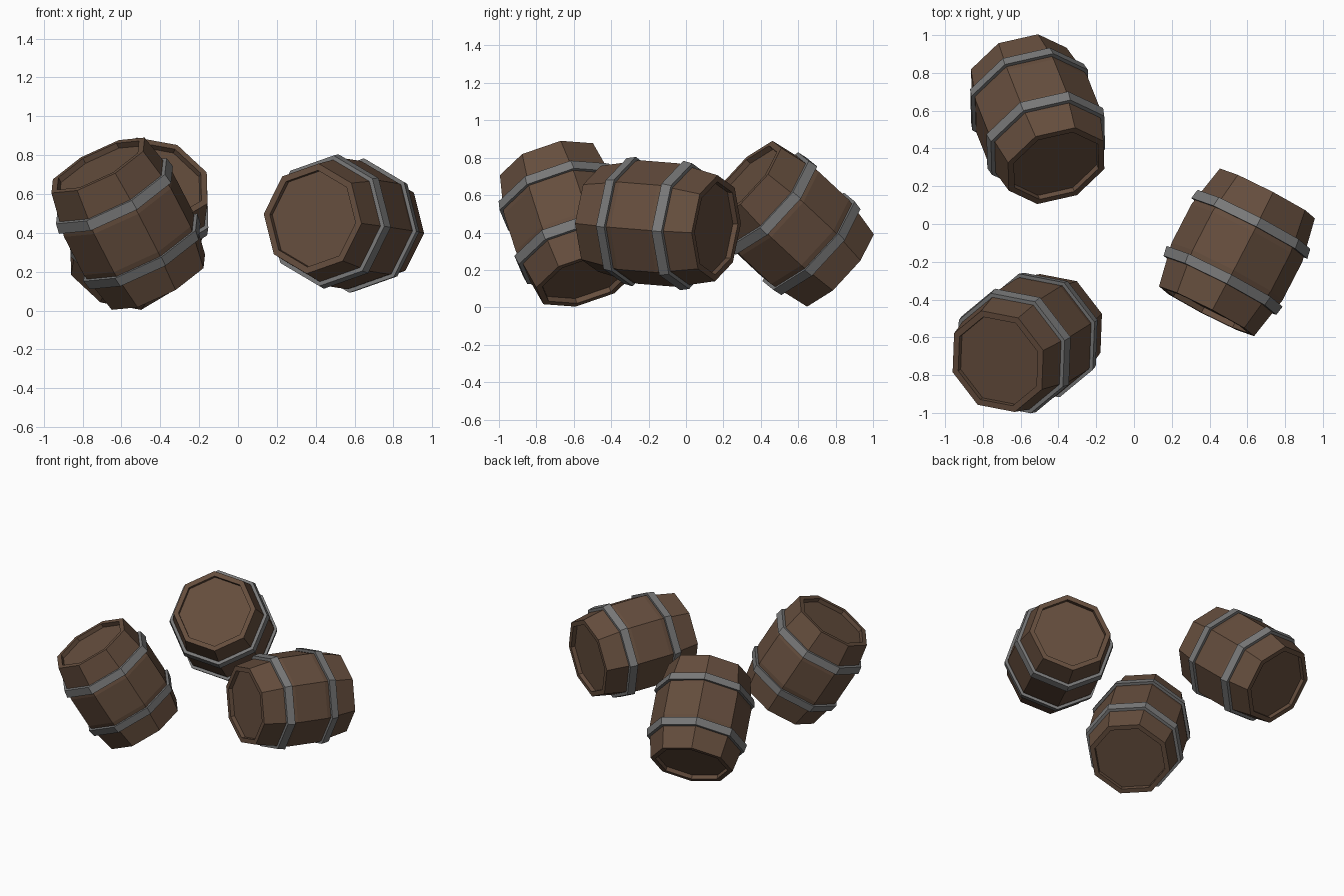
import bpy, bmesh, math
from mathutils import Vector, Matrix

if "Cube" in bpy.data.objects:
    bpy.data.objects.remove(bpy.data.objects["Cube"])

def material(name, color):
    m = bpy.data.materials.new(name)
    m.diffuse_color = (*color, 1)
    m.use_nodes = True
    m.node_tree.nodes["Principled BSDF"].inputs["Base Color"].default_value = m.diffuse_color
    return m

WOOD = material("dark_wood", (0.13, 0.075, 0.047))
IRON = material("iron", (0.19, 0.19, 0.19))
SIDES = 8

def lathe(name, profile, mat, matrix, closed):
    """Spin (radius, height) points into an eight-sided flat-faced part."""
    bm = bmesh.new()
    rings = []
    for r, h in profile:
        rings.append([bm.verts.new((r * math.cos(2 * math.pi * i / SIDES),
                                    r * math.sin(2 * math.pi * i / SIDES), h))
                      for i in range(SIDES)])
    pairs = list(zip(rings, rings[1:]))
    if closed:
        pairs.append((rings[-1], rings[0]))
    else:
        bm.faces.new(rings[0])
        bm.faces.new(rings[-1])
    for a, b in pairs:
        for i in range(SIDES):
            j = (i + 1) % SIDES
            bm.faces.new((a[i], a[j], b[j], b[i]))
    bmesh.ops.recalc_face_normals(bm, faces=bm.faces)
    me = bpy.data.meshes.new(name)
    bm.to_mesh(me)
    bm.free()
    me.materials.append(mat)
    ob = bpy.data.objects.new(name, me)
    ob.matrix_world = matrix
    bpy.context.collection.objects.link(ob)

# Half profile from the recessed lid out to the belly, mirrored for the other end
HALF = [(0.25, 0.322), (0.25, 0.352), (0.285, 0.352), (0.332, 0.115)]
BODY = HALF + [(r, -h) for r, h in reversed(HALF)]

def barrel(name, centre, axis, corner):
    # axis = direction of the barrel, corner = direction of one octagon corner
    z = Vector(axis).normalized()
    x = Vector(corner)
    x = (x - z * x.dot(z)).normalized()
    rot = Matrix((x, z.cross(x), z)).transposed().to_4x4()
    m = Matrix.Translation(centre) @ rot
    lathe(name + "_body", BODY, WOOD, m, False)
    for end, s in (("upper", 1), ("lower", -1)):
        hoop = [(0.30, s * 0.197), (0.338, s * 0.197),
                (0.348, s * 0.143), (0.31, s * 0.143)]
        lathe(f"{name}_{end}_hoop", hoop, IRON, m, True)

def uphill(axis, degrees):
    """Corner direction: steepest way up the lid, turned about the axis."""
    z = Vector(axis).normalized()
    up = Vector((0, 0, 1))
    up = (up - z * up.z).normalized()
    return Matrix.Rotation(math.radians(degrees), 3, z) @ up

a = (-0.155, -0.097, 0.30)
barrel("front_barrel", (-0.565, -0.63, 0.447), a, uphill(a, -16))
b = (0.10, -0.252, 0.235)
barrel("back_barrel", (-0.51, 0.555, 0.447), b, uphill(b, 9))
c = (0.16, 0.31, -0.025)
barrel("right_barrel", (0.545, -0.15, 0.448), c, (0.886, -0.464, -0.085))
